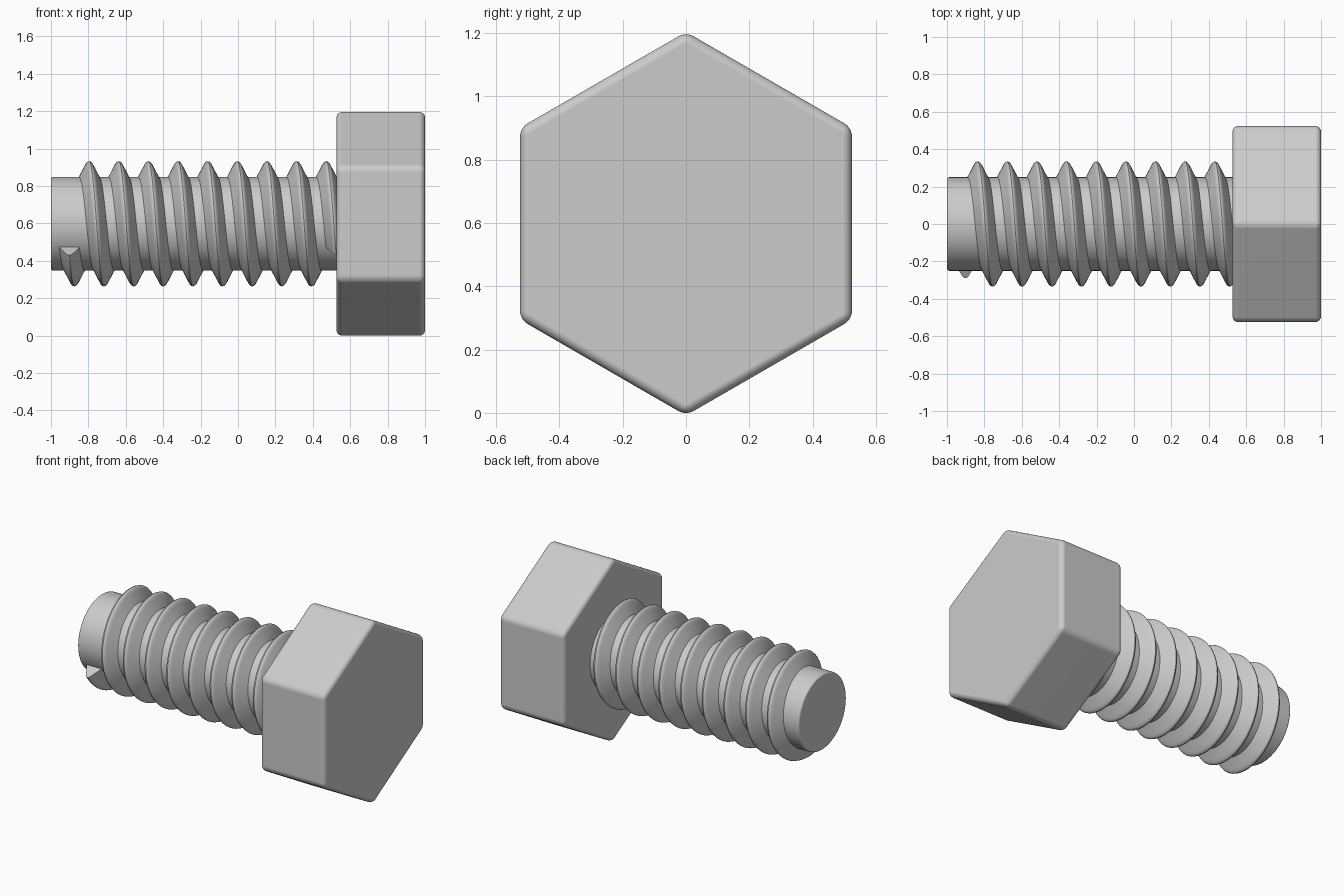
import bpy, bmesh
from math import sin, cos, pi, radians
from mathutils import Matrix, Vector

AXIS_Z = 0.598
HEAD_BACK = 0.527
SHANK_R = 0.25
PITCH = 0.1585

cube = bpy.data.objects.get("Cube")
if cube:
    bpy.data.objects.remove(cube, do_unlink=True)

steel = bpy.data.materials.new("grey_steel")
steel.use_nodes = True
steel.diffuse_color = (0.6, 0.6, 0.6, 1)
steel.node_tree.nodes["Principled BSDF"].inputs["Base Color"].default_value = (0.6, 0.6, 0.6, 1)


def finish(bm, name, angle):
    """Turn a bmesh into a smooth-shaded steel object with flat faces kept flat."""
    bmesh.ops.recalc_face_normals(bm, faces=bm.faces)
    mesh = bpy.data.meshes.new(name)
    bm.to_mesh(mesh)
    bm.free()
    mesh.materials.append(steel)
    obj = bpy.data.objects.new(name, mesh)
    bpy.context.collection.objects.link(obj)
    bpy.ops.object.select_all(action='DESELECT')
    obj.select_set(True)
    bpy.context.view_layer.objects.active = obj
    bpy.ops.object.shade_smooth_by_angle(angle=radians(angle))
    weighted = obj.modifiers.new("flat_face_normals", 'WEIGHTED_NORMAL')
    weighted.keep_sharp = True
    return obj


def prism(sides, radius, x0, x1):
    """Prism along x, with one corner pointing straight up."""
    bm = bmesh.new()
    rings = []
    for x in (x0, x1):
        ring = []
        for i in range(sides):
            a = 2 * pi * i / sides
            ring.append(bm.verts.new((x, radius * sin(a), AXIS_Z + radius * cos(a))))
        bm.faces.new(ring)
        rings.append(ring)
    for i in range(sides):
        j = (i + 1) % sides
        bm.faces.new((rings[0][i], rings[0][j], rings[1][j], rings[1][i]))
    bmesh.ops.recalc_face_normals(bm, faces=bm.faces)
    return bm


# Hexagonal head with rounded edges
bm = prism(6, 0.606, HEAD_BACK, 1.0)
bmesh.ops.bevel(bm, geom=bm.edges[:], offset=0.03, segments=5,
                profile=0.5, affect='EDGES')
finish(bm, "hex_head", 35)

# Round shank with a softened tip rim
bm = prism(64, SHANK_R, -1.0, HEAD_BACK + 0.02)
rim = [e for e in bm.edges if all(v.co.x < -0.99 for v in e.verts)]
bmesh.ops.bevel(bm, geom=rim, offset=0.012, segments=3, profile=0.5, affect='EDGES')
finish(bm, "shank", 35)

# Helical thread: a rounded ridge swept nine turns around the shank
half = [(0.059, 0.24), (0.022, 0.312), (0.015, 0.325), (0.008, 0.332)]
ridge = [(-x, r) for x, r in half] + [(0, 0.335)] + half[::-1]
TURNS, STEPS = 9, 64
bm = bmesh.new()
sections = []
for i in range(TURNS * STEPS + 1):
    a = 2 * pi * i / STEPS - pi / 3
    x = -0.875 + PITCH * a / (2 * pi)
    sections.append([bm.verts.new((x + dx, r * sin(a), AXIS_Z - r * cos(a)))
                     for dx, r in ridge])
n = len(ridge)
for s, t in zip(sections, sections[1:]):
    for k in range(n):
        m = (k + 1) % n
        bm.faces.new((s[k], s[m], t[m], t[k]))
bm.faces.new(sections[0])
bm.faces.new(sections[-1])
finish(bm, "thread", 40)
